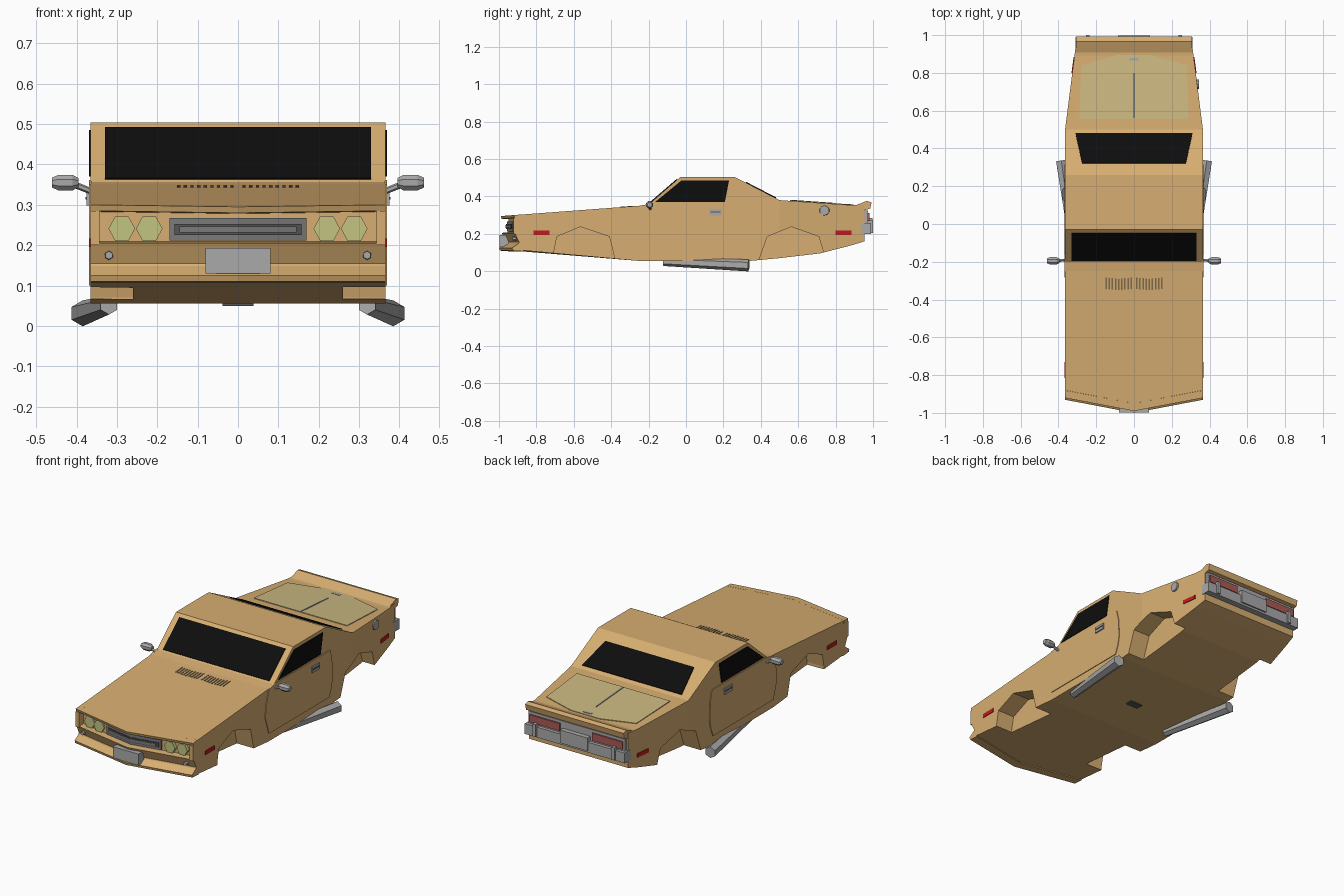
import bpy, bmesh, math
from mathutils import Vector

if "Cube" in bpy.data.objects:
    bpy.data.objects.remove(bpy.data.objects["Cube"])


def mat(name, r, g, b):
    m = bpy.data.materials.new(name)
    m.diffuse_color = (r, g, b, 1)
    m.use_nodes = True
    m.node_tree.nodes["Principled BSDF"].inputs["Base Color"].default_value = m.diffuse_color
    return m


TAN = mat("tan paint", .68, .42, .165)
BLACK = mat("black glass", .004, .004, .004)
CHROME = mat("light grey metal", .40, .40, .41)
GREY = mat("mid grey", .19, .19, .19)
DARK = mat("dark grey", .09, .09, .09)
RED = mat("marker red", .55, .01, .012)
PINK = mat("tail light red", .40, .10, .09)
YELLOW = mat("headlight yellow", .55, .55, .22)
KHAKI = mat("pale khaki", .60, .48, .22)
BROWN = mat("vent brown", .22, .15, .075)


def finish(name, bm, m):
    bmesh.ops.recalc_face_normals(bm, faces=bm.faces)
    me = bpy.data.meshes.new(name)
    bm.to_mesh(me)
    bm.free()
    me.materials.append(m)
    ob = bpy.data.objects.new(name, me)
    bpy.context.scene.collection.objects.link(ob)
    return ob


def loft(name, rings, m):
    """Join rings of equal point count and cap both ends."""
    bm = bmesh.new()
    vs = [[bm.verts.new(p) for p in r] for r in rings]
    n = len(vs[0])
    for a, b in zip(vs, vs[1:]):
        for i in range(n):
            j = (i + 1) % n
            bm.faces.new((a[i], a[j], b[j], b[i]))
    bm.faces.new(vs[0])
    bm.faces.new(vs[-1])
    return finish(name, bm, m)


def prism(name, pts, off, m):
    return loft(name, [pts, [tuple(Vector(p) + Vector(off)) for p in pts]], m)


def box(name, x0, x1, y0, y1, z0, z1, m):
    return prism(name, [(x0, y0, z0), (x1, y0, z0), (x1, y0, z1), (x0, y0, z1)], (0, y1 - y0, 0), m)


def vbar(name, prof, w, m, dz=0):
    """Bar across the nose, swept back on both sides into a shallow V."""
    return loft(name, [[(x, y + .19 * abs(x), z + dz * abs(x)) for y, z in prof] for x in (-w, 0, w)], m)


def tube(name, a, b, r1, r2, n, m):
    a, b = Vector(a), Vector(b)
    d = (b - a).normalized()
    u = d.cross(Vector((0, 0, 1))).normalized()
    v = d.cross(u)
    ang = [2 * math.pi * (i + .5) / n for i in range(n)]
    return loft(name, [[c + r * (u * math.cos(t) + v * math.sin(t)) for t in ang]
                       for c, r in ((a, r1), (b, r2))], m)


def half_width(y):
    return .365 - max(0, y - .5) * .1275


def side(name, s, yz, m, x0=-.003, t=.007):
    """Thin plate following the body side; s is +1 right, -1 left."""
    return prism(name, [(s * (half_width(y) + x0), y, z) for y, z in yz], (s * t, 0, 0), m)


def rect(y0, y1, z0, z1):
    return [(y0, z0), (y1, z0), (y1, z1), (y0, z1)]


# body shell: stations of y, underside z, top z
stations = [(-.88, .112, .303), (-.25, .055, .35), (-.2, .055, .357), (-.03, .055, .504),
            (.26, .055, .504), (.34, .055, .463), (.5, .07, .38), (.715, .095, .365),
            (.89, .14, .353), (.955, .16, .355)]
rings = []
for i, (y, b, t) in enumerate(stations):
    w = half_width(y)
    yc, tc = (y - .07, t - .0052) if i == 0 else (y, t)
    rings.append([(-w, y, b), (-w, y, t), (0, yc, tc), (w, y, t), (w, y, b), (0, yc, b)])
body = loft("body_shell", rings, TAN)

# wheel wells cut from the body
arches = [[(-.705, 0), (-.705, .11), (-.69, .185), (-.565, .237), (-.41, .185), (-.382, .07), (-.382, 0)],
          [(.39, 0), (.39, .06), (.435, .185), (.563, .237), (.71, .185), (.735, .1), (.735, 0)]]
for s in (-1, 1):
    for arch in arches:
        cut = prism("wheel_well_cutter", [(s * .26, y, z) for y, z in arch], (s * .2, 0, 0), TAN)
        cut.hide_render = True
        mod = body.modifiers.new("wheel_well", 'BOOLEAN')
        mod.operation, mod.solver, mod.object = 'DIFFERENCE', 'EXACT', cut
        bpy.context.view_layer.objects.active = body
        bpy.ops.object.modifier_apply(modifier=mod.name)
        bpy.data.objects.remove(cut)

# nose: hood lip, bumper with lower lip, grille, plate
vbar("hood_lip", [(-.95, .298), (-.99, .295), (-.985, .28), (-.95, .278)], .365, TAN, .0143)
vbar("front_bumper", [(-.94, .21), (-.985, .205), (-.962, .155), (-.965, .148),
                      (-1, .125), (-.995, .11), (-.94, .106)], .365, TAN)
vbar("grille", [(-.94, .267), (-.958, .267), (-.958, .212), (-.94, .212)], .17, GREY)
vbar("grille_slot", [(-.95, .252), (-.962, .252), (-.962, .225), (-.95, .225)], .157, DARK)
vbar("grille_bar", [(-.95, .246), (-.966, .246), (-.966, .231), (-.95, .231)], .145, GREY)
box("front_plate", -.08, .08, -.998, -.95, .13, .193, CHROME)

# windscreen and rear window
prism("windscreen", [(-.33, -.193, .363), (.33, -.193, .363), (.33, -.047, .489), (-.33, -.047, .489)],
      (0, -.0033, .0038), BLACK)
prism("rear_window", [(-.275, .32, .473), (.275, .32, .473), (.31, .48, .39), (-.31, .48, .39)],
      (0, .0023, .0044), BLACK)

# deck panel, centre strip and latch
deck = [(-.29, .555), (.29, .555), (.28, .84), (.09, .895), (-.09, .895), (-.28, .84)]
prism("deck_panel", [(x, y, .415 - .07 * y) for x, y in deck], (0, 0, .004), KHAKI)
prism("deck_strip", [(x, y, .417 - .07 * y) for x, y in ((-.004, .56), (.004, .56), (.004, .8), (-.004, .8))],
      (0, 0, .004), GREY)
box("deck_latch", -.025, .025, .865, .88, .352, .36, CHROME)

# hood vents
for s in (-1, 1):
    for i in range(9):
        x = s * (.015 + i * .0165)
        y = -.29 + .006 * abs(i - 4) / 4
        prism("hood_vent", [(x - .004, y - .06, .3688 + .0746 * (y - .06)), (x + .004, y - .06, .3688 + .0746 * (y - .06)),
                            (x + .004, y, .3688 + .0746 * y), (x - .004, y, .3688 + .0746 * y)], (0, 0, .002), BROWN)

# tail: spoiler, light panel, bumper, plate
spoiler = [(.895, .345), (.905, .352), (.967, .376), (.992, .368), (.985, .335), (.95, .325)]
prism("spoiler", [(-.306, y, z) for y, z in spoiler], (.612, 0, 0), TAN)
box("tail_panel", -.3, .3, .95, .972, .2, .325, CHROME)
box("rear_bumper", -.311, .311, .935, .99, .2, .258, CHROME)
box("rear_plate", -.085, .085, .96, .998, .212, .285, CHROME)
box("underbody_plate", -.038, .038, -.02, .02, .049, .057, DARK)

# parts on both sides
for s in (-1, 1):
    box("nose_end_cap", s * .343, s * .365, -.922, -.87, .2, .285, TAN)
    for hx in (.22, .288):
        yf = -.95 + .19 * hx
        prism("headlight", [(s * hx + .033 * math.cos(k * math.pi / 3), yf + .01,
                             .241 + .035 * math.sin(k * math.pi / 3)) for k in range(6)], (0, -.024, 0), YELLOW)
    tube("bumper_lamp", (s * .32, -.9, .175), (s * .32, -.928, .175), .012, .010, 6, CHROME)
    side("side_window", s, [(-.165, .37), (-.025, .485), (.23, .485), (.208, .37)], BLACK)
    side("door", s, [(-.25, .35), (-.275, .27), (-.283, .2), (-.25, .1), (.285, .1), (.305, .15),
                     (.315, .2), (.31, .3), (.295, .362), (-.18, .362)], TAN)
    side("door_handle", s, rect(.125, .19, .298, .332), CHROME, .004, .007)
    side("door_handle_grip", s, rect(.13, .185, .313, .32), DARK, .01, .003)
    side("front_marker", s, rect(-.815, -.73, .195, .217), RED)
    side("rear_marker", s, rect(.8, .885, .195, .217), RED)
    box("tail_light", s * .1, s * .29, .965, .98, .268, .31, PINK)
    box("bumper_guard", s * .235, s * .255, .96, 1, .205, .275, CHROME)
    tube("mirror_stalk", (s * .355, -.19, .33), (s * .41, -.195, .352), .008, .008, 6, CHROME)
    tube("mirror_inner", (s * .395, -.195, .355), (s * .41, -.195, .355), .012, .021, 8, CHROME)
    tube("mirror_head", (s * .41, -.195, .355), (s * .445, -.195, .355), .021, .021, 8, CHROME)
    tube("mirror_tip", (s * .445, -.195, .355), (s * .461, -.195, .355), .021, .013, 8, CHROME)
    tube("side_exhaust", (s * .32, -.12, .052), (s * .385, .335, .031), .024, .032, 6, CHROME)
# fuel cap on the right only
tube("fuel_cap", (.325, .74, .325), (.343, .74, .325), .028, .026, 10, CHROME)
